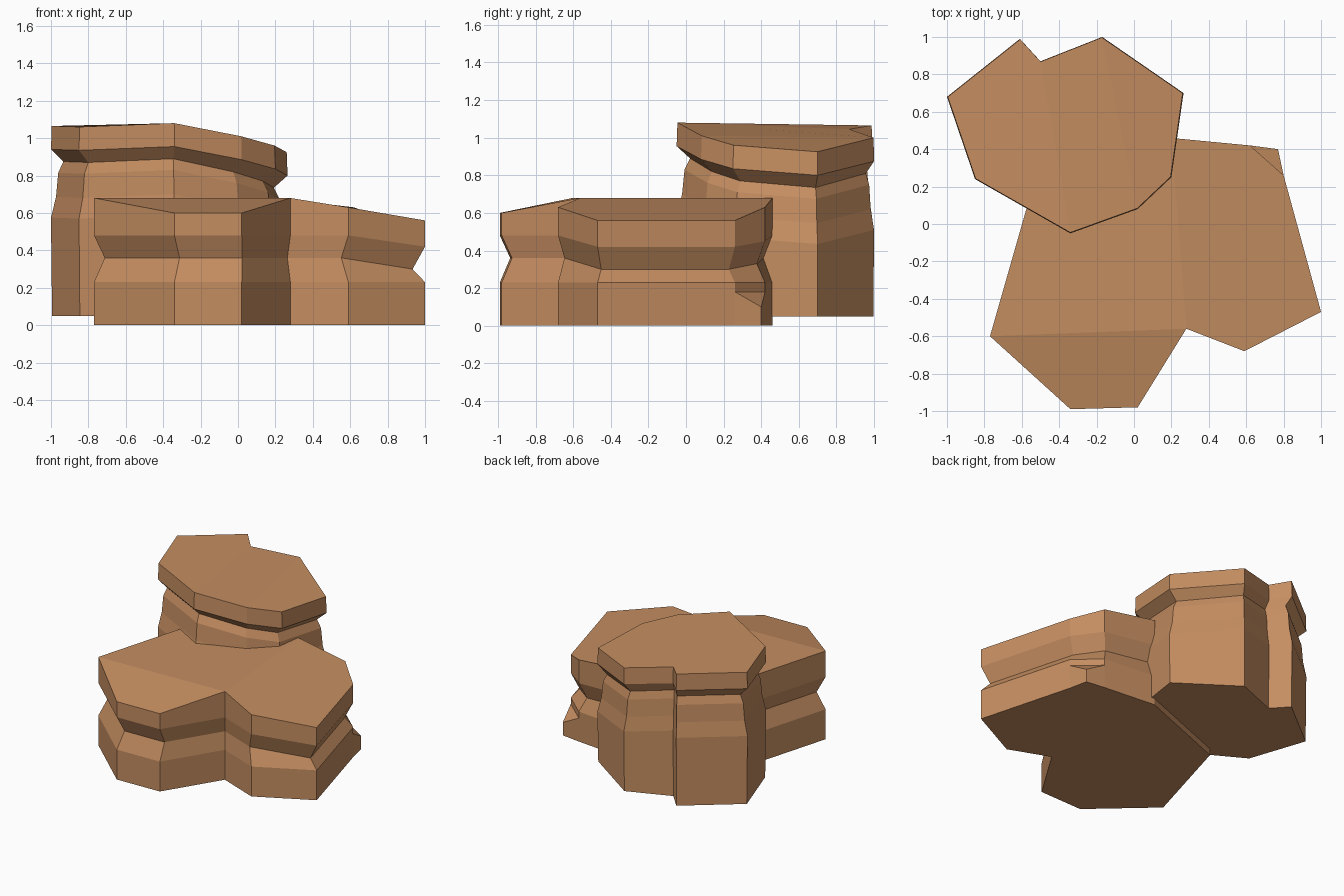
import bpy, bmesh

if "Cube" in bpy.data.objects:
    bpy.data.objects.remove(bpy.data.objects["Cube"])

stone = bpy.data.materials.new("tan_stone")
stone.diffuse_color = (0.56, 0.27, 0.12, 1)
stone.use_nodes = True
stone.node_tree.nodes["Principled BSDF"].inputs["Base Color"].default_value = stone.diffuse_color


def rock(name, rings, top_faces):
    """Skin a stack of outlines (bottom to top) and close it with faceted caps."""
    bm = bmesh.new()
    loops = [[bm.verts.new(p) for p in ring] for ring in rings]
    n = len(rings[0])
    bm.faces.new(loops[0][::-1])
    for lo, hi in zip(loops, loops[1:]):
        for i in range(n):
            j = (i + 1) % n
            bm.faces.new((lo[i], lo[j], hi[j], hi[i]))
    for ids in top_faces:
        bm.faces.new([loops[-1][i] for i in ids])
    bmesh.ops.recalc_face_normals(bm, faces=bm.faces)
    mesh = bpy.data.meshes.new(name)
    bm.to_mesh(mesh)
    bm.free()
    mesh.materials.append(stone)
    obj = bpy.data.objects.new(name, mesh)
    bpy.context.collection.objects.link(obj)


def ring(points, heights, centre, s):
    cx, cy = centre
    return [(cx + (p[0] - cx) * s, cy + (p[1] - cy) * s, z)
            for p, z in zip(points, heights)]


# Lower slab: x, y, top height, shoulder height
low = [(-.77, -.60, .68, .48), (-.34, -.99, .60, .48), (.02, -.98, .60, .48),
       (.28, -.56, .68, .48), (.59, -.68, .63, .48), (1.0, -.47, .56, .42),
       (.80, .26, .56, .42), (.62, .42, .63, .45), (.20, .46, .68, .48),
       (-.55, .17, .68, .48)]
c = (.05, -.2)
rock("lower_rock", [
    ring(low, [0] * 10, c, 1),
    ring(low, [.23] * 10, c, 1),
    ring(low, [p[3] - .12 for p in low], c, .93),   # waist groove
    ring(low, [p[3] for p in low], c, 1),
    ring(low, [p[2] for p in low], c, 1),
], [(0, 1, 2, 3), (0, 3, 8, 9), (3, 4, 5, 6, 7, 8)])

# Small corner ledge at the foot of the lower slab
foot = [(.80, .26, .18), (.77, .40, .10), (.62, .42, .18)]
rock("corner_ledge", [[(x, y, 0) for x, y, z in foot], foot], [(0, 1, 2)])

# Upper boulder: x, y, top height; bands follow the tilted top
up = [(-.85, .24, 1.06), (-.34, -.05, 1.08), (.02, .08, 1.01), (.20, .25, .96),
      (.265, .70, .925), (-.17, 1.0, 1.0), (-.50, .87, 1.045),
      (-.61, .99, 1.065), (-1.0, .68, 1.065)]
c = (-.4, .6)
bands = [(.49, 1), (.38, .955), (.25, .935), (.19, .89), (.125, 1), (0, .993)]
rock("upper_rock",
     [ring(up, [.05] * 9, c, .99)]
     + [ring(up, [p[2] - d for p in up], c, s) for d, s in bands],
     [(0, 1, 6, 7, 8), (1, 2, 5, 6), (2, 3, 4, 5)])
